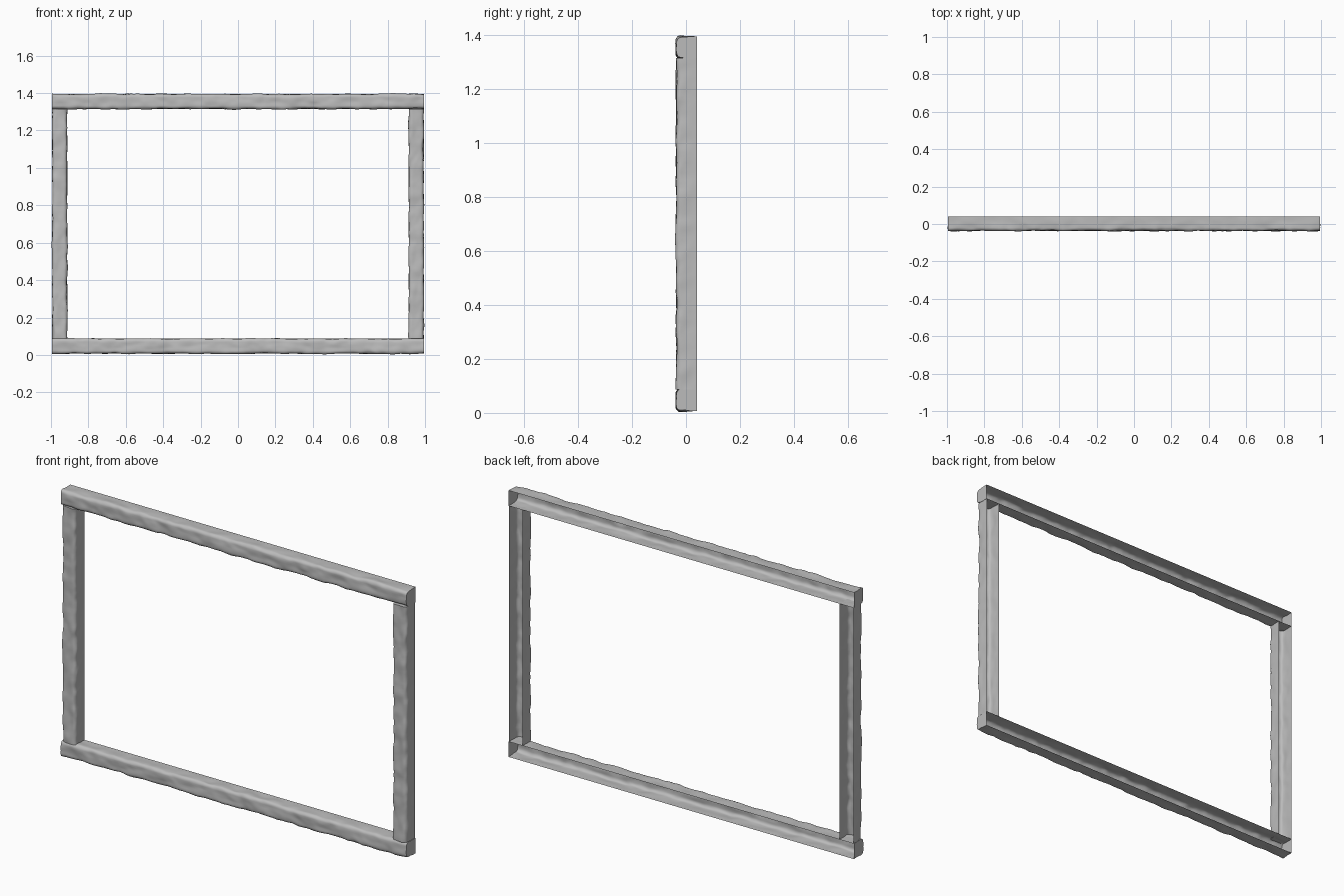
import bpy, bmesh, math
from mathutils import Vector, Matrix, noise

if "Cube" in bpy.data.objects:
    bpy.data.objects.remove(bpy.data.objects["Cube"])

stone = bpy.data.materials.new("weathered_grey")
stone.use_nodes = True
GREY = (0.5, 0.5, 0.5, 1)
stone.diffuse_color = GREY
stone.node_tree.nodes["Principled BSDF"].inputs["Base Color"].default_value = GREY

HALF, BACK, RADIUS = 0.040, 0.04, 0.017
FRONT = -0.036


def channel_profile():
    """Rounded channel, open at the back: (across, depth) points."""
    side = [(HALF, BACK + (FRONT + RADIUS - BACK) * i / 4) for i in range(4)]
    for i in range(6):
        a = math.pi / 2 * i / 5
        side.append((HALF - RADIUS + RADIUS * math.cos(a),
                     FRONT + RADIUS - RADIUS * math.sin(a)))
    inner = [((HALF - RADIUS) * t, FRONT) for t in (0.6, 0.2)]
    half = side + inner
    return half + [(-u, d) for u, d in reversed(half)]


def beam(name, length, centre, vertical, seed):
    """Hollow hand-hewn beam along x, turned upright when vertical."""
    bm = bmesh.new()
    prof = channel_profile()
    steps = int(length / 0.0125)
    rings = []
    for s in range(steps + 1):
        x = length * (s / steps - 0.5)
        ring = []
        for u, d in prof:
            p = Vector((x, d, u))
            # worn surface, fading to a straight edge at the back
            fade = min(1, (BACK - d) / 0.05)
            q = Vector((x * 14, d * 22, u * 22)) + Vector((seed * 7.3, seed, 0))
            bump = noise.noise(q) * 0.006 + noise.noise(q * 2.3) * 0.002
            out = Vector((0, d if d < -0.01 else 0, u)).normalized()
            ring.append(bm.verts.new(p + out * bump * fade))
        rings.append(ring)
    for a, b in zip(rings, rings[1:]):
        for i in range(len(prof) - 1):
            bm.faces.new((a[i], a[i + 1], b[i + 1], b[i]))
    # closed ends
    bm.faces.new(list(reversed(rings[0])))
    bm.faces.new(rings[-1])
    bmesh.ops.recalc_face_normals(bm, faces=bm.faces)
    front = min(bm.faces, key=lambda f: f.calc_center_median().y)
    if front.normal.y > 0:
        bmesh.ops.reverse_faces(bm, faces=bm.faces)
    if vertical:
        bm.transform(Matrix.Rotation(math.pi / 2, 4, 'Y'))
    mesh = bpy.data.meshes.new(name)
    bm.to_mesh(mesh)
    bm.free()
    mesh.materials.append(stone)
    obj = bpy.data.objects.new(name, mesh)
    bpy.context.collection.objects.link(obj)
    obj.location = centre
    bpy.context.view_layer.objects.active = obj
    obj.select_set(True)
    bpy.ops.object.shade_smooth_by_angle(angle=math.radians(40))
    obj.select_set(False)


TOP, BOTTOM = 1.355, 0.047
beam("top_rail", 1.99, (0, 0, TOP), False, 1)
beam("bottom_rail", 1.99, (0, 0, BOTTOM), False, 2)
post_length = TOP - BOTTOM - 2 * HALF
for name, side, seed in (("left_post", 1, 3), ("right_post", -1, 4)):
    beam(name, post_length, (side * 0.953, 0, (TOP + BOTTOM) / 2), True, seed)
